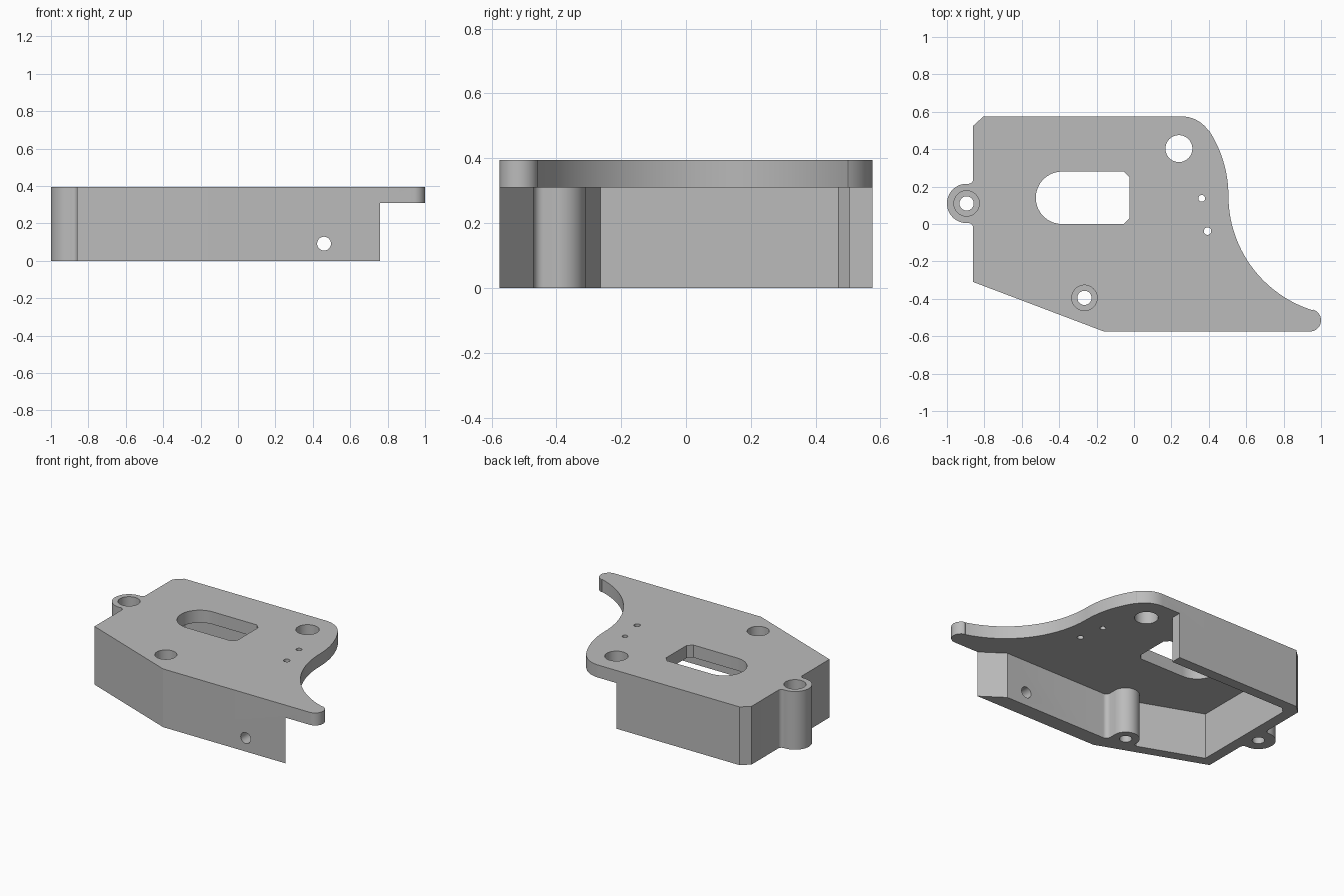
import bpy, bmesh
from math import sin, cos, radians

cube = bpy.data.objects.get("Cube")
if cube:
    bpy.data.objects.remove(cube, do_unlink=True)

HEIGHT = 0.395        # full height
PLATE_BOTTOM = 0.31   # underside of the top plate
FRONT = -0.575
BACK = 0.575

metal = bpy.data.materials.new("plain_grey")
metal.use_nodes = True
GREY = (0.5, 0.5, 0.5, 1)
metal.diffuse_color = GREY
metal.node_tree.nodes["Principled BSDF"].inputs["Base Color"].default_value = GREY


def arc(cx, cy, r, start, end, steps=16):
    angles = [radians(start + (end - start) * i / steps) for i in range(steps + 1)]
    return [(cx + r * cos(a), cy + r * sin(a)) for a in angles]


def prism(name, points, low, high):
    """Upright solid over a flat outline."""
    bm = bmesh.new()
    face = bm.faces.new([bm.verts.new((x, y, low)) for x, y in points])
    top = bmesh.ops.extrude_face_region(bm, geom=[face])["geom"]
    verts = [v for v in top if isinstance(v, bmesh.types.BMVert)]
    bmesh.ops.translate(bm, verts=verts, vec=(0, 0, high - low))
    bmesh.ops.recalc_face_normals(bm, faces=bm.faces)
    mesh = bpy.data.meshes.new(name)
    bm.to_mesh(mesh)
    bm.free()
    mesh.materials.append(metal)
    obj = bpy.data.objects.new(name, mesh)
    bpy.context.collection.objects.link(obj)
    return obj


def cut(target, cutter):
    cutter.hide_render = True
    mod = target.modifiers.new("cut", "BOOLEAN")
    mod.operation = "DIFFERENCE"
    mod.solver = "EXACT"
    mod.object = cutter
    bpy.context.view_layer.objects.active = target
    bpy.ops.object.modifier_apply(modifier=mod.name)
    bpy.data.objects.remove(cutter, do_unlink=True)


def drill(target, x, y, r, low=-0.1):
    cut(target, prism("drill", arc(x, y, r, 0, 360, 48)[:-1], low, 0.6))


# Outer outline: angled front, horn, S-curved side, back corner, screw tab
outline = [(-0.86, -0.31), (-0.16, FRONT)]
outline += arc(0.94, -0.515, 0.06, -90, 72)
outline += arc(1.145, 0.15, 0.64, 252.5, 180, 32)
outline += arc(-0.135, 0.15, 0.64, 0, 33, 16)[1:]
outline += arc(0.255, 0.403, 0.172, 35, 90)
outline += [(-0.805, BACK), (-0.86, 0.525)]
outline += arc(-0.885, 0.24, 0.025, 0, -90, 6)
outline += arc(-0.895, 0.11, 0.105, 90, 270, 32)
outline += arc(-0.885, -0.02, 0.025, 90, 0, 6)
housing = prism("housing", outline, 0, HEIGHT)

# Hollow underneath, open to the side, leaving the walls and the screw post
cavity = [(0.76, -0.8), (0.76, FRONT), (0.61, -0.47)]
cavity += arc(-0.15, -0.44, 0.03, 270, 180, 6)
cavity += arc(-0.265, -0.395, 0.085, 0, 185, 32)
cavity += [(-0.352, -0.415), (-0.375, -0.419), (-0.787, -0.263), (-0.787, 0.47),
           (-0.75, 0.505), (0.12, 0.505), (0.12, 0.8), (1.2, 0.8), (1.2, -0.8)]
cut(housing, prism("cavity", cavity, -0.1, PLATE_BOTTOM))

# Slot, rounded at one end and chamfered at the other
slot = arc(-0.385, 0.14, 0.14, 90, 270, 32)
slot += [(-0.055, 0), (-0.025, 0.03), (-0.025, 0.25), (-0.055, 0.28)]
cut(housing, prism("slot", slot, 0.2, 0.6))

# Counterbored screw holes
for x, y in [(-0.895, 0.11), (-0.265, -0.395)]:
    drill(housing, x, y, 0.038)
    drill(housing, x, y, 0.068, low=0.2)

# Plain holes through the plate
for x, y, r in [(0.24, 0.403, 0.072), (0.362, 0.137, 0.018), (0.393, -0.038, 0.02)]:
    drill(housing, x, y, r)

# Cross hole through the front wall
cross = prism("cross_drill", arc(0, 0, 0.037, 0, 360, 48)[:-1], 0, 0.4)
cross.rotation_euler = (radians(90), 0, 0)
cross.location = (0.46, -0.35, 0.092)
bpy.context.view_layer.update()
cut(housing, cross)

# Smooth curves, sharp corners
bpy.ops.object.select_all(action="DESELECT")
housing.select_set(True)
bpy.context.view_layer.objects.active = housing
bpy.ops.object.shade_smooth_by_angle(angle=radians(20))
